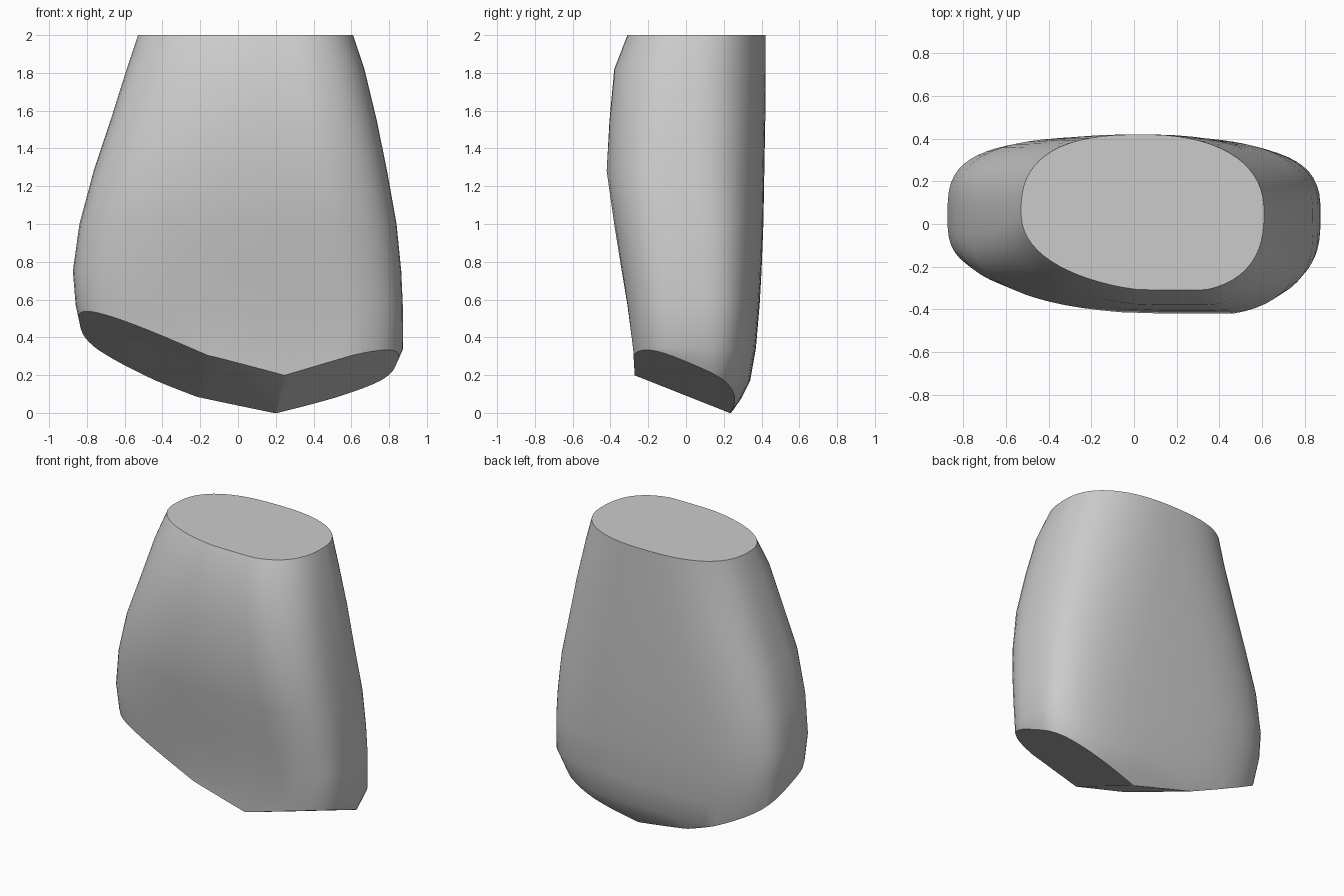
import bpy, bmesh, math
from mathutils import Vector

cube = bpy.data.objects.get("Cube")
if cube:
    bpy.data.objects.remove(cube)

# One plain stone colour
grey = bpy.data.materials.new("stone grey")
grey.use_nodes = True
colour = (0.6, 0.6, 0.6, 1)
grey.diffuse_color = colour
grey.node_tree.nodes["Principled BSDF"].inputs["Base Color"].default_value = colour

# Cross-sections: height, -x edge, +x edge, front edge, back edge, squareness
SECTIONS = [
    (-0.1, -0.62, 0.6, -0.25, 0.13, 2.7),
    (0.0, -0.68, 0.68, -0.26, 0.24, 2.8),
    (0.08, -0.71, 0.74, -0.265, 0.295, 2.9),
    (0.17, -0.75, 0.8, -0.27, 0.34, 3.0),
    (0.34, -0.81, 0.875, -0.28, 0.37, 3.2),
    (0.57, -0.86, 0.873, -0.31, 0.39, 3.2),
    (0.75, -0.875, 0.865, -0.34, 0.4, 3.1),
    (1.0, -0.84, 0.84, -0.38, 0.41, 3.0),
    (1.28, -0.765, 0.79, -0.42, 0.415, 2.8),
    (1.55, -0.675, 0.735, -0.405, 0.42, 2.6),
    (1.82, -0.59, 0.67, -0.38, 0.42, 2.4),
    (2.0, -0.53, 0.61, -0.31, 0.42, 2.3),
]
SIDES = 64


def spow(v, e):
    return math.copysign(abs(v) ** e, v)


def ring(bm, z, x0, x1, y0, y1, n):
    """Rounded-box outline with its own squareness at each corner."""
    verts = []
    for i in range(SIDES):
        a = 2 * math.pi * (i + 0.5) / SIDES
        c, s = math.cos(a), math.sin(a)
        if s < 0:
            power = n + (0.4 if c > 0 else -0.2)
        else:
            power = n + (0 if c > 0 else 0.3)
        u, v = spow(c, 2 / power), spow(s, 2 / power)
        y = (y0 + y1) / 2 + v * (y1 - y0) / 2
        if v < 0:  # the front is deeper towards +x
            y = max(y0, y - 0.06 * u * abs(v) * (1 - abs(u)) ** 0.3)
        verts.append(bm.verts.new(((x0 + x1) / 2 + u * (x1 - x0) / 2, y, z)))
    return verts


# Loft the body
bm = bmesh.new()
rings = [ring(bm, *s) for s in SECTIONS]
for low, high in zip(rings, rings[1:]):
    for i in range(SIDES):
        j = (i + 1) % SIDES
        bm.faces.new((low[i], low[j], high[j], high[i]))
bm.faces.new(rings[-1])
bm.faces.new(rings[0][::-1])

# Slice the underside with sloping planes z = a + b*x + c*y
for a, b, c in ((0.117, -0.45, -0.44), (0.151, -0.27, -0.42), (0.027, 0.29, -0.37)):
    geom = bm.verts[:] + bm.edges[:] + bm.faces[:]
    bmesh.ops.bisect_plane(bm, geom=geom, plane_co=Vector((0, 0, a)),
                           plane_no=Vector((b, c, -1)), clear_outer=True)
    open_edges = [e for e in bm.edges if e.is_boundary]
    bmesh.ops.holes_fill(bm, edges=open_edges, sides=0)
bmesh.ops.recalc_face_normals(bm, faces=bm.faces[:])

mesh = bpy.data.meshes.new("stone_body")
bm.to_mesh(mesh)
bm.free()
mesh.materials.append(grey)
body = bpy.data.objects.new("stone_body", mesh)
bpy.context.collection.objects.link(body)

# Smooth walls, crisp cut edges
bpy.ops.object.select_all(action="DESELECT")
body.select_set(True)
bpy.context.view_layer.objects.active = body
bpy.ops.object.shade_smooth_by_angle(angle=math.radians(35))
